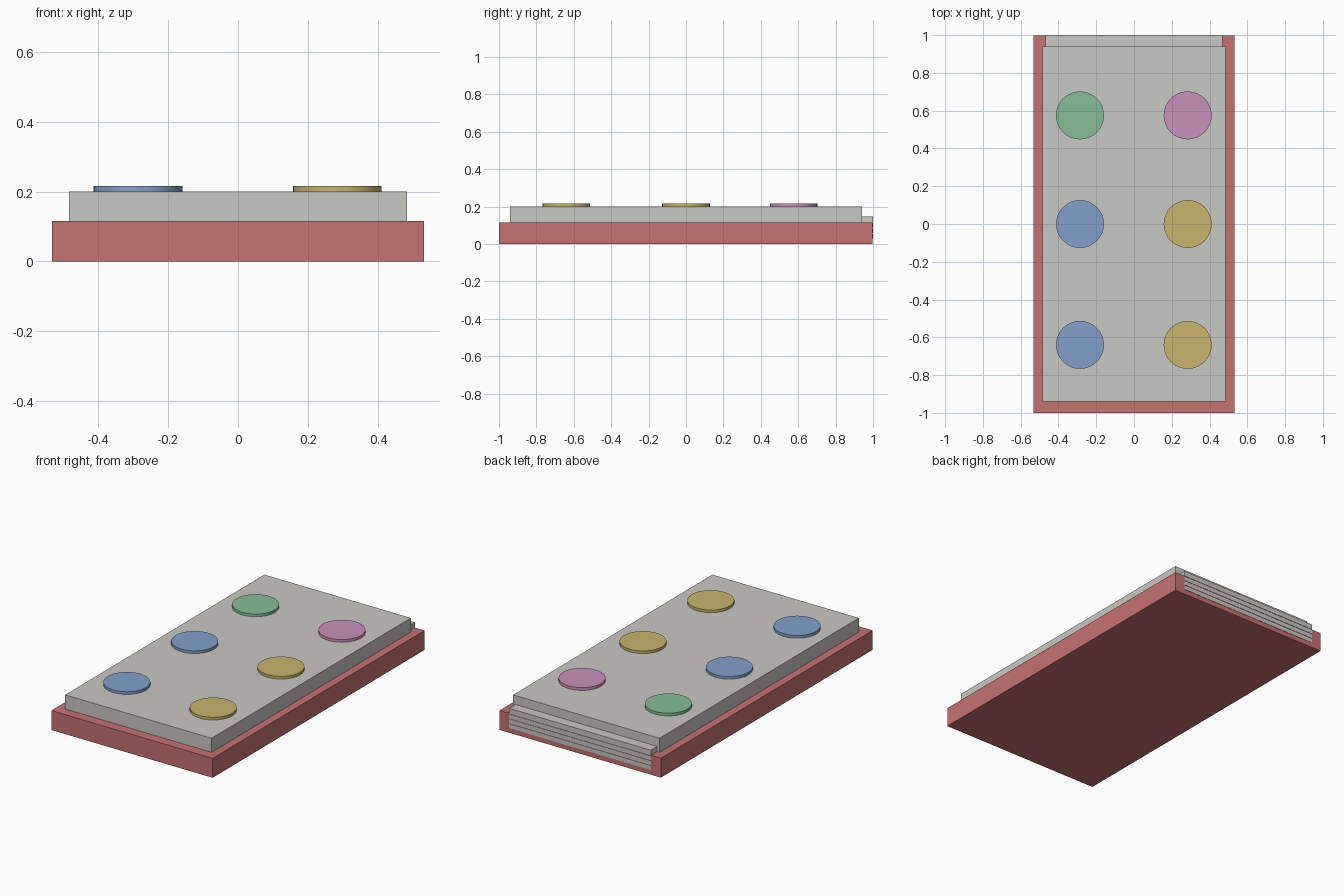
import bpy

if "Cube" in bpy.data.objects:
    bpy.data.objects.remove(bpy.data.objects["Cube"])


def material(name, rgb):
    """Flat colour given as 0-255 sRGB, stored as linear."""
    m = bpy.data.materials.new(name)
    lin = [((c / 255 + 0.055) / 1.055) ** 2.4 for c in rgb]
    m.diffuse_color = (*lin, 1)
    m.use_nodes = True
    m.node_tree.nodes["Principled BSDF"].inputs["Base Color"].default_value = m.diffuse_color
    return m


RED = material("red", (198, 113, 113))
GREY = material("warm grey", (201, 200, 196))
BLUE = material("blue", (130, 161, 203))
YELLOW = material("yellow", (200, 180, 110))
GREEN = material("green", (134, 190, 150))
PINK = material("pink", (200, 146, 186))


def finish(ob, name, mat):
    ob.name = name
    ob.data.materials.append(mat)
    return ob


def box(name, mat, x, y, z):
    """Box from (min, max) pairs on each axis."""
    spans = (x, y, z)
    bpy.ops.mesh.primitive_cube_add(size=1, location=[(a + b) / 2 for a, b in spans])
    ob = bpy.context.object
    ob.scale = [b - a for a, b in spans]
    bpy.ops.object.transform_apply(location=False, rotation=False, scale=True)
    return finish(ob, name, mat)


# Base tray and raised slab
box("base", RED, (-0.533, 0.533), (-1, 0.998), (0, 0.116))
box("slab", GREY, (-0.484, 0.484), (-0.94, 0.94), (0.116, 0.2))

# Stacked slats along the back edge, with the base showing in the gaps
box("back_slat_top", GREY, (-0.468, 0.468), (0.94, 1.0), (0.116, 0.147))
for i in range(3):
    top = 0.112 - i * 0.029
    box(f"back_slat_{i + 1}", GREY, (-0.468, 0.468), (0.94, 1.0), (top - 0.025, top))

# Round buttons: two columns of three
rows = [(-0.64, BLUE, YELLOW), (0.0, BLUE, YELLOW), (0.575, GREEN, PINK)]
for row, (y, left, right) in enumerate(rows, 1):
    for side, x, mat in (("left", -0.286, left), ("right", 0.284, right)):
        bpy.ops.mesh.primitive_cylinder_add(vertices=32, radius=0.127, depth=0.017,
                                            location=(x, y, 0.2075))
        finish(bpy.context.object, f"button_{side}_{row}", mat)
        bpy.ops.object.shade_smooth_by_angle()
